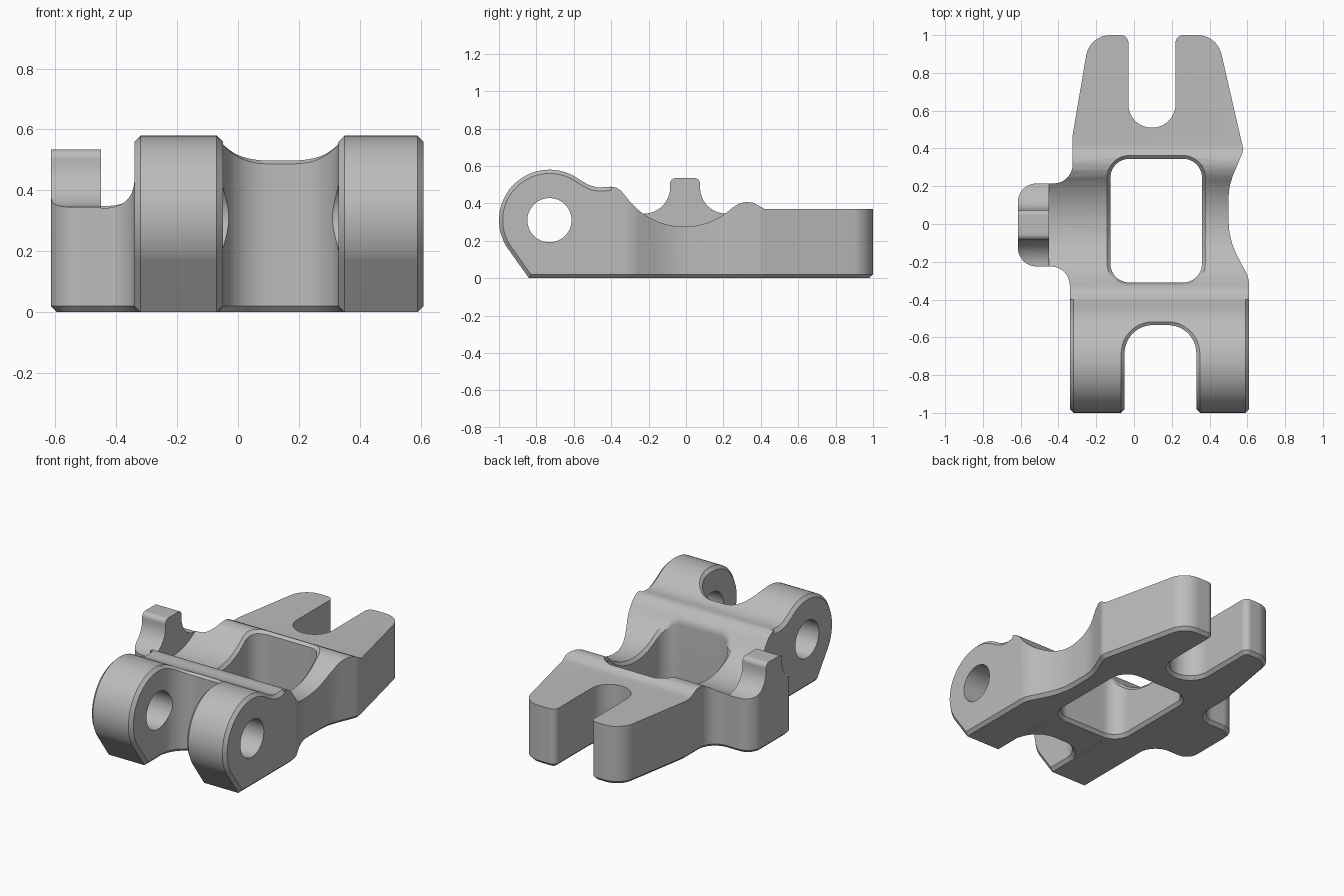
import bpy, bmesh, math
from mathutils import Vector

cube = bpy.data.objects.get("Cube")
if cube:
    bpy.data.objects.remove(cube, do_unlink=True)

steel = bpy.data.materials.new("plain_grey")
steel.use_nodes = True
GREY = (0.5, 0.5, 0.5, 1)
steel.diffuse_color = GREY
steel.node_tree.nodes["Principled BSDF"].inputs["Base Color"].default_value = GREY
CH = 0.02  # chamfer size


def arc(cx, cy, r, a0, a1, n):
    angles = [math.radians(a0 + (a1 - a0) * i / n) for i in range(n + 1)]
    return [(cx + r * math.cos(a), cy + r * math.sin(a)) for a in angles]


def rounded(corners, step=None):
    """Closed outline from (x, y, radius) corners, optionally subdivided."""
    pts = []
    for i, (x, y, r) in enumerate(corners):
        p = Vector((x, y))
        if r == 0:
            pts.append((x, y))
            continue
        a = (Vector(corners[i - 1][:2]) - p).normalized()
        b = (Vector(corners[(i + 1) % len(corners)][:2]) - p).normalized()
        half = a.angle(b) / 2
        c = p + (a + b).normalized() * r / math.sin(half)
        s, e = p + a * r / math.tan(half) - c, p + b * r / math.tan(half) - c
        a0 = math.degrees(math.atan2(s.y, s.x))
        turn = (math.degrees(math.atan2(e.y, e.x)) - a0 + 180) % 360 - 180
        pts += arc(c.x, c.y, r, a0, a0 + turn, max(2, int(abs(turn) / 8)))
    if step:
        fine = []
        for p, q in zip(pts, pts[1:] + pts[:1]):
            n = max(1, int(math.dist(p, q) / step))
            fine += [tuple(Vector(p).lerp(Vector(q), k / n)) for k in range(n)]
        pts = fine
    return pts


def offset(pts, d):
    """Grow (d > 0) or shrink a closed outline with mitred corners."""
    area = sum(p[0] * q[1] - q[0] * p[1] for p, q in zip(pts, pts[1:] + pts[:1]))
    d = math.copysign(d, d * area)
    out = []
    for i, p in enumerate(pts):
        p, a, b = Vector(p), Vector(pts[i - 1]), Vector(pts[(i + 1) % len(pts)])
        e, f = (p - a).normalized(), (b - p).normalized()
        m, n = Vector((e.y, -e.x)), Vector((f.y, -f.x))
        out.append(tuple(p + (m + n) * d / max(0.3, 1 + m.dot(n))))
    return out


def loft(name, rings, side=False):
    """Solid through (outline, height) rings; height is a number or a rule."""
    bm = bmesh.new()
    rows = []
    for pts, h in rings:
        row = []
        for u, v in pts:
            w = h(u, v) if callable(h) else h
            row.append(bm.verts.new((w, u, v) if side else (u, v, w)))
        rows.append(row)
    n = len(rows[0])
    for lo, hi in zip(rows, rows[1:]):
        for i in range(n):
            j = (i + 1) % n
            bm.faces.new((lo[i], lo[j], hi[j], hi[i]))
    bm.faces.new(rows[0][::-1])
    bm.faces.new(rows[-1])
    bmesh.ops.recalc_face_normals(bm, faces=bm.faces)
    me = bpy.data.meshes.new(name)
    bm.to_mesh(me)
    bm.free()
    me.materials.append(steel)
    ob = bpy.data.objects.new(name, me)
    bpy.context.collection.objects.link(ob)
    return ob


def boolean(ob, other, operation):
    mod = ob.modifiers.new("cut", 'BOOLEAN')
    mod.operation, mod.solver, mod.object = operation, 'EXACT', other
    bpy.context.view_layer.update()
    dg = bpy.context.evaluated_depsgraph_get()
    me = bpy.data.meshes.new_from_object(ob.evaluated_get(dg))
    ob.modifiers.clear()
    ob.data = me


# Side profile: boss, ridge, round saddle, ridge, flat fork
boss_arc = arc(-0.73, 0.31, 0.27, 211, 56, 28)
ridge = [(-0.55, 0.515), (-0.52, 0.499), (-0.49, 0.489), (-0.46, 0.485), (-0.43, 0.487),
         (-0.40, 0.489), (-0.375, 0.485), (-0.35, 0.469), (-0.33, 0.448)]
saddle = arc(-0.01, 0.655, 0.38, 220, 313, 20)
rear = [(0.285, 0.399), (0.32, 0.407), (0.355, 0.404), (0.385, 0.39), (0.42, 0.37), (1.05, 0.37)]
top_line = boss_arc + ridge + saddle + rear


def surface(x, y):
    for (y0, z0), (y1, z1) in zip(top_line, top_line[1:]):
        if y0 <= y <= y1:
            return z0 + (z1 - z0) * (y - y0) / (y1 - y0)
    return 0.37


# Plan outline, counter-clockwise from the front left of the web
plan = rounded([
    (-0.08, -0.4, 0), (-0.08, -0.68, 0), (0.36, -0.68, 0), (0.36, -0.4, 0),
    (0.61, -0.4, 0), (0.61, -0.29, 0.15), (0.5, -0.08, 0.4), (0.5, 0.2, 0.3),
    (0.58, 0.39, 0.07), (0.44, 1, 0.13), (0.22, 1, 0.04),
    (0.22, 0.51, 0.124), (-0.03, 0.51, 0.124), (-0.03, 1, 0.04),
    (-0.235, 1, 0.13), (-0.325, 0.47, 0.1), (-0.325, 0.215, 0.1),
    (-0.615, 0.215, 0.1), (-0.615, -0.225, 0.1), (-0.34, -0.225, 0.1), (-0.34, -0.4, 0)])
plan_rings = [(offset(plan, -CH), 0), (plan, CH), (plan, 0.7)]


def opening(name, outline):
    """Cutter with chamfers that follow the top surface and the underside."""
    wide = offset(outline, CH)
    return loft(name, [
        (wide, -0.1), (wide, -0.002), (outline, CH),
        (outline, lambda x, y: surface(x, y) - CH),
        (wide, lambda x, y: surface(x, y) + 0.003), (wide, 1)])


window = opening("window_cutter", rounded(
    [(-0.125, -0.31, 0.1), (0.36, -0.31, 0.1), (0.36, 0.345, 0.1), (-0.125, 0.345, 0.1)], 0.025))
arch = opening("arch_cutter", rounded(
    [(-0.05, -0.72, 0), (0.33, -0.72, 0), (0.33, -0.535, 0.15), (-0.05, -0.535, 0.15)], 0.025))
pin = loft("pin_cutter", [(arc(-0.73, 0.31, 0.118, 0, 352.5, 47), x) for x in (-1, 1)], True)

# Main body: plan shape trimmed to the side profile
body = loft("main_body", plan_rings)
under = [(1.05, -0.1), (-0.84, -0.1)]
body_trim = loft("body_trim", [(top_line + under, -0.45), (top_line + under, 0.7)], True)
boolean(body, body_trim, 'INTERSECT')
for cutter in (window, arch, pin):
    boolean(body, cutter, 'DIFFERENCE')

# Side tab with its raised nub
tab = loft("side_tab", plan_rings)
nub = rounded([(-0.3, -0.1, 0), (0.3, -0.1, 0), (0.3, 0.345, 0), (0.075, 0.345, 0.14),
               (0.075, 0.535, 0.03), (-0.085, 0.535, 0.03), (-0.085, 0.345, 0.14), (-0.3, 0.345, 0)])
tab_trim = loft("tab_trim", [(nub, -0.7), (nub, -0.45)], True)
boolean(tab, tab_trim, 'INTERSECT')

# Two chamfered hinge bosses with a pin hole
boss = boss_arc + ridge + [(-0.33, 0), (-0.84, 0)]
small = offset(boss, -CH)
parts = [body, tab]
for name, x0, x1 in (("right_boss", -0.34, -0.05), ("left_boss", 0.33, 0.61)):
    ob = loft(name, [(small, x0), (boss, x0 + CH), (boss, x1 - CH), (small, x1)], True)
    boolean(ob, pin, 'DIFFERENCE')
    parts.append(ob)

for cutter in (window, arch, pin, body_trim, tab_trim):
    bpy.data.objects.remove(cutter, do_unlink=True)

# Smooth curved faces, keep the machined edges sharp
bpy.ops.object.select_all(action='DESELECT')
for ob in parts:
    ob.select_set(True)
bpy.context.view_layer.objects.active = body
bpy.ops.object.shade_smooth_by_angle(angle=math.radians(30))
for ob in parts:
    ob.modifiers.new("even_shading", 'WEIGHTED_NORMAL').keep_sharp = True
